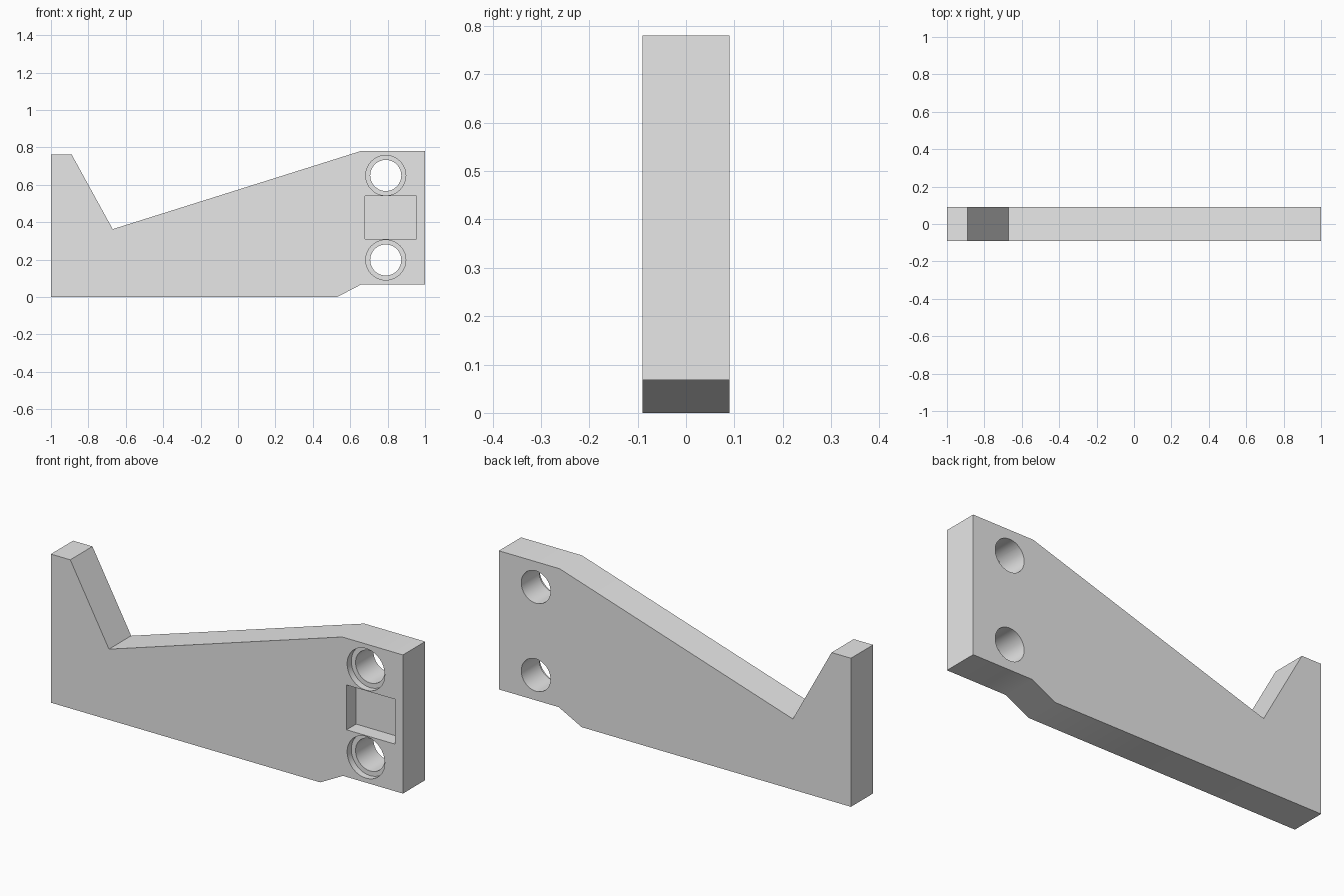
import bpy, bmesh, math

if "Cube" in bpy.data.objects:
    bpy.data.objects.remove(bpy.data.objects["Cube"])

HALF = 0.09  # half of the plate thickness

grey = bpy.data.materials.new("light grey")
grey.diffuse_color = (0.8, 0.8, 0.8, 1)
grey.use_nodes = True
grey.node_tree.nodes["Principled BSDF"].inputs["Base Color"].default_value = grey.diffuse_color


def new_object(name, bm):
    bmesh.ops.recalc_face_normals(bm, faces=bm.faces)
    mesh = bpy.data.meshes.new(name)
    bm.to_mesh(mesh)
    bm.free()
    mesh.materials.append(grey)
    obj = bpy.data.objects.new(name, mesh)
    bpy.context.collection.objects.link(obj)
    return obj


def prism(name, points, y0, y1):
    """Extrude an x-z outline from y0 to y1."""
    bm = bmesh.new()
    face = bm.faces.new([bm.verts.new((x, y0, z)) for x, z in points])
    ext = bmesh.ops.extrude_face_region(bm, geom=[face])
    verts = [v for v in ext["geom"] if isinstance(v, bmesh.types.BMVert)]
    bmesh.ops.translate(bm, verts=verts, vec=(0, y1 - y0, 0))
    return new_object(name, bm)


def circle(cx, cz, r, n=64):
    return [(cx + r * math.cos(2 * math.pi * i / n),
             cz + r * math.sin(2 * math.pi * i / n)) for i in range(n)]


# Bracket arm with a hooked end and a stepped mounting end
arm = prism("bracket_arm", [
    (-1, 0), (0.53, 0), (0.66, 0.068), (1, 0.068), (1, 0.78),
    (0.655, 0.78), (-0.67, 0.363), (-0.89, 0.763), (-1, 0.763)], -HALF, HALF)

# Cutters: rectangular pocket, then two counterbored screw holes
cutters = [prism("pocket_cutter",
                 [(0.68, 0.31), (0.955, 0.31), (0.955, 0.54), (0.68, 0.54)],
                 -HALF - 0.05, -HALF + 0.077)]
for label, z in (("lower", 0.198), ("upper", 0.65)):
    cutters.append(prism(label + "_counterbore_cutter", circle(0.79, z, 0.107),
                         -HALF - 0.05, -HALF + 0.034))
    cutters.append(prism(label + "_hole_cutter", circle(0.79, z, 0.083),
                         -HALF - 0.06, HALF + 0.05))

for cutter in cutters:
    mod = arm.modifiers.new(cutter.name, 'BOOLEAN')
    mod.operation = 'DIFFERENCE'
    mod.solver = 'EXACT'
    mod.object = cutter

# Apply the cuts and remove the cutters
bpy.context.view_layer.objects.active = arm
arm.select_set(True)
for mod in list(arm.modifiers):
    bpy.ops.object.modifier_apply(modifier=mod.name)
for cutter in cutters:
    bpy.data.objects.remove(cutter)

# Smooth hole walls, sharp corners
bpy.ops.object.shade_smooth_by_angle(angle=math.radians(30))
